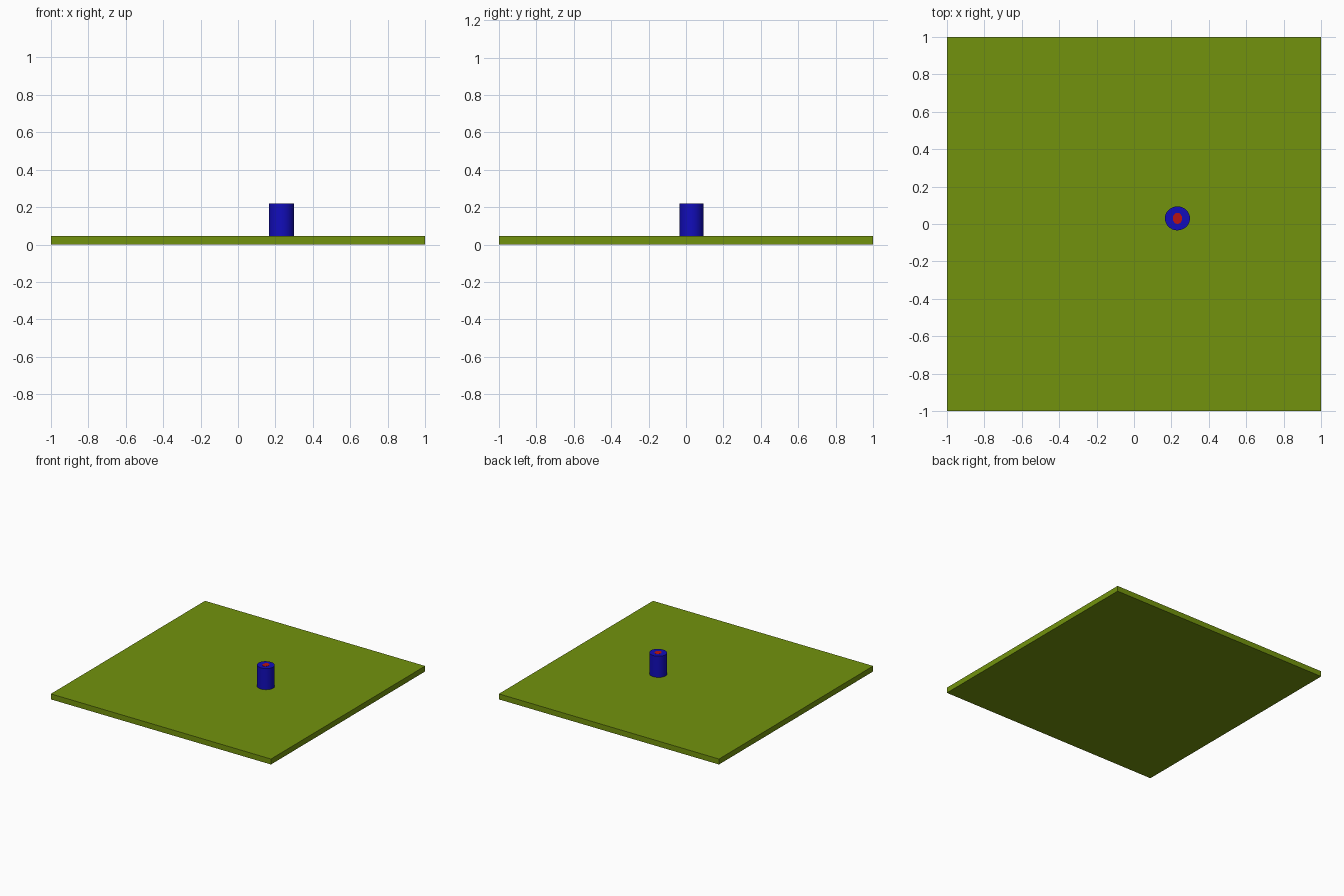
import bpy
import math

if "Cube" in bpy.data.objects:
    bpy.data.objects.remove(bpy.data.objects["Cube"])


def colour(obj, name, rgb):
    mat = bpy.data.materials.new(name)
    mat.diffuse_color = (*rgb, 1)
    mat.use_nodes = True
    mat.node_tree.nodes["Principled BSDF"].inputs["Base Color"].default_value = mat.diffuse_color
    obj.data.materials.append(mat)


def post(name, rx, ry, z0, z1, sides):
    bpy.ops.mesh.primitive_cylinder_add(vertices=sides, radius=1, depth=1,
                                        location=(0.232, 0.03, (z0 + z1) / 2))
    obj = bpy.context.object
    obj.name = name
    obj.scale = (rx, ry, z1 - z0)
    bpy.ops.object.transform_apply(location=False, rotation=False, scale=True)
    bpy.ops.object.shade_smooth_by_angle(angle=math.radians(40))
    return obj


# Square base plate
bpy.ops.mesh.primitive_cube_add(size=1, location=(0, 0, 0.0225))
plate = bpy.context.object
plate.name = "base_plate"
plate.scale = (2, 2, 0.045)
bpy.ops.object.transform_apply(location=False, rotation=False, scale=True)
colour(plate, "olive", (0.17, 0.29, 0.004))

# Upright blue post, standing off centre on the plate
colour(post("post", 0.067, 0.064, 0.045, 0.219, 32), "blue", (0.006, 0.004, 0.5))

# Small red insert, practically flush with the top of the post
colour(post("top_insert", 0.025, 0.030, 0.2, 0.2205, 16), "red", (0.5, 0.006, 0.006))
